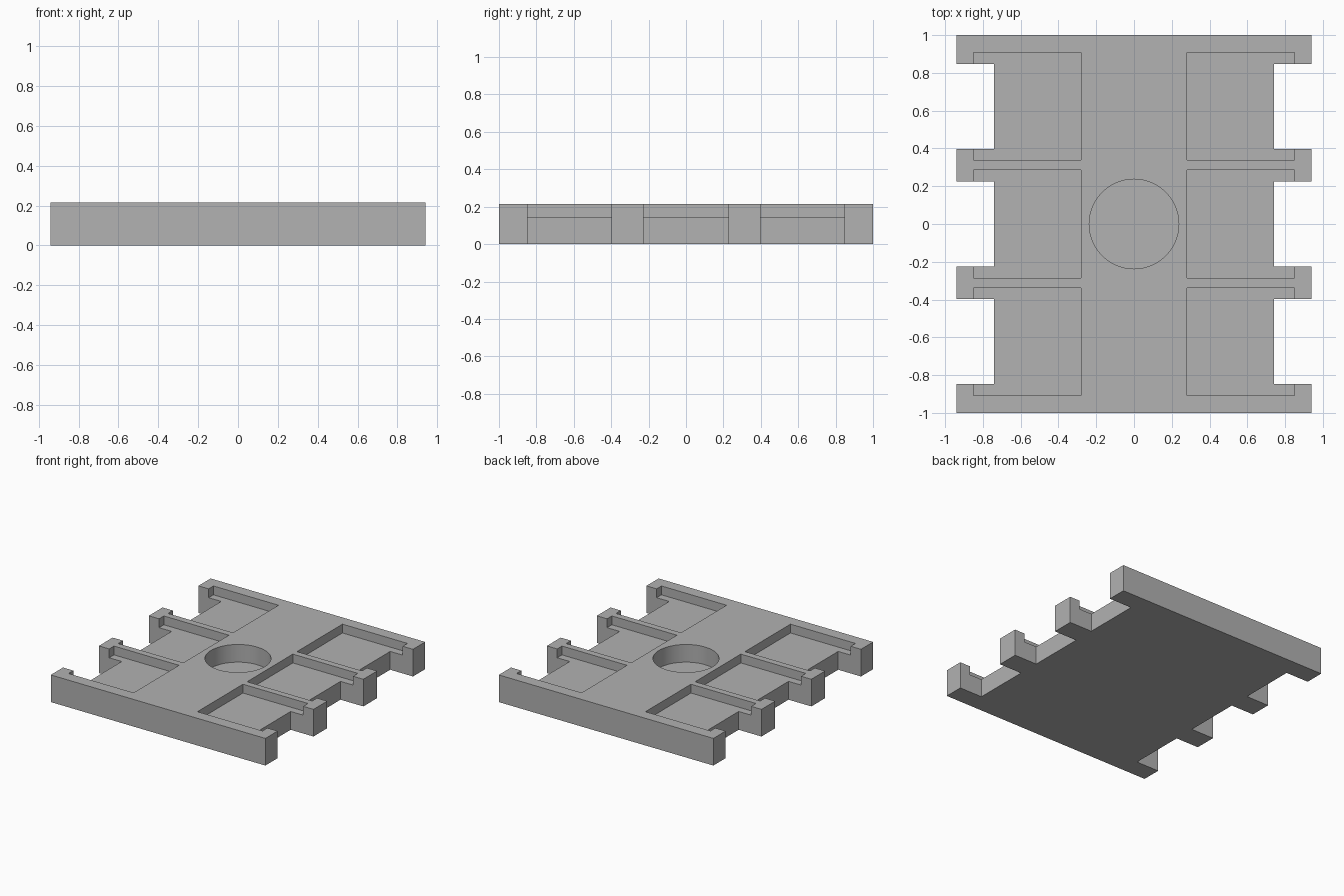
import bpy
import bmesh
from mathutils import Matrix, Vector

cube = bpy.data.objects.get("Cube")
if cube:
    bpy.data.objects.remove(cube, do_unlink=True)

HALF_X, HALF_Y, TOP = 0.94, 1.0, 0.215
POCKET_FLOOR, HOLE_FLOOR = 0.145, 0.075
HOLE_RADIUS = 0.237

grey = bpy.data.materials.new("plain grey")
grey.use_nodes = True
colour = (0.445, 0.445, 0.445, 1)
grey.diffuse_color = colour
grey.node_tree.nodes["Principled BSDF"].inputs["Base Color"].default_value = colour


def add_box(bm, x, y, z):
    """Add a box spanning the given (low, high) ranges."""
    centre = Vector([(a + b) / 2 for a, b in (x, y, z)])
    size = Vector([b - a for a, b in (x, y, z)])
    bmesh.ops.create_cube(
        bm, size=1, matrix=Matrix.Translation(centre) @ Matrix.Diagonal(size).to_4x4())


def make_object(name, bm):
    mesh = bpy.data.meshes.new(name)
    bm.to_mesh(mesh)
    bm.free()
    mesh.materials.append(grey)
    obj = bpy.data.objects.new(name, mesh)
    bpy.context.collection.objects.link(obj)
    return obj


def mirrored_boxes(name, x, rows, z):
    """Boxes for every row on both the left and right sides."""
    bm = bmesh.new()
    for y in rows:
        add_box(bm, x, y, z)
        add_box(bm, (-x[1], -x[0]), y, z)
    return make_object(name, bm)


# Solid slab
bm = bmesh.new()
add_box(bm, (-HALF_X, HALF_X), (-HALF_Y, HALF_Y), (0, TOP))
tray = make_object("tray", bm)

# Six shallow square pockets
pockets = mirrored_boxes(
    "pocket_cutter", (0.28, 0.85),
    [(-0.907, -0.338), (-0.286, 0.286), (0.338, 0.907)], (POCKET_FLOOR, TOP + 0.2))

# Six finger notches through the side edges
notches = mirrored_boxes(
    "notch_cutter", (0.74, HALF_X + 0.2),
    [(-0.847, -0.398), (-0.226, 0.226), (0.398, 0.847)], (-0.2, TOP + 0.3))

# Round recess in the middle
bm = bmesh.new()
depth = TOP + 0.2 - HOLE_FLOOR
bmesh.ops.create_cone(
    bm, cap_ends=True, segments=64, radius1=HOLE_RADIUS, radius2=HOLE_RADIUS,
    depth=depth, matrix=Matrix.Translation((0, 0, HOLE_FLOOR + depth / 2)))
recess = make_object("recess_cutter", bm)

# Cut everything out of the slab, then discard the cutters
bpy.context.view_layer.objects.active = tray
tray.select_set(True)
for cutter in (pockets, notches, recess):
    cutter.hide_render = True
    cut = tray.modifiers.new(cutter.name, "BOOLEAN")
    cut.operation = "DIFFERENCE"
    cut.solver = "EXACT"
    cut.object = cutter
    bpy.ops.object.modifier_apply(modifier=cut.name)
    bpy.data.objects.remove(cutter, do_unlink=True)

# Smooth recess wall with crisp edges elsewhere
bpy.ops.object.shade_smooth_by_angle(angle=0.5)
